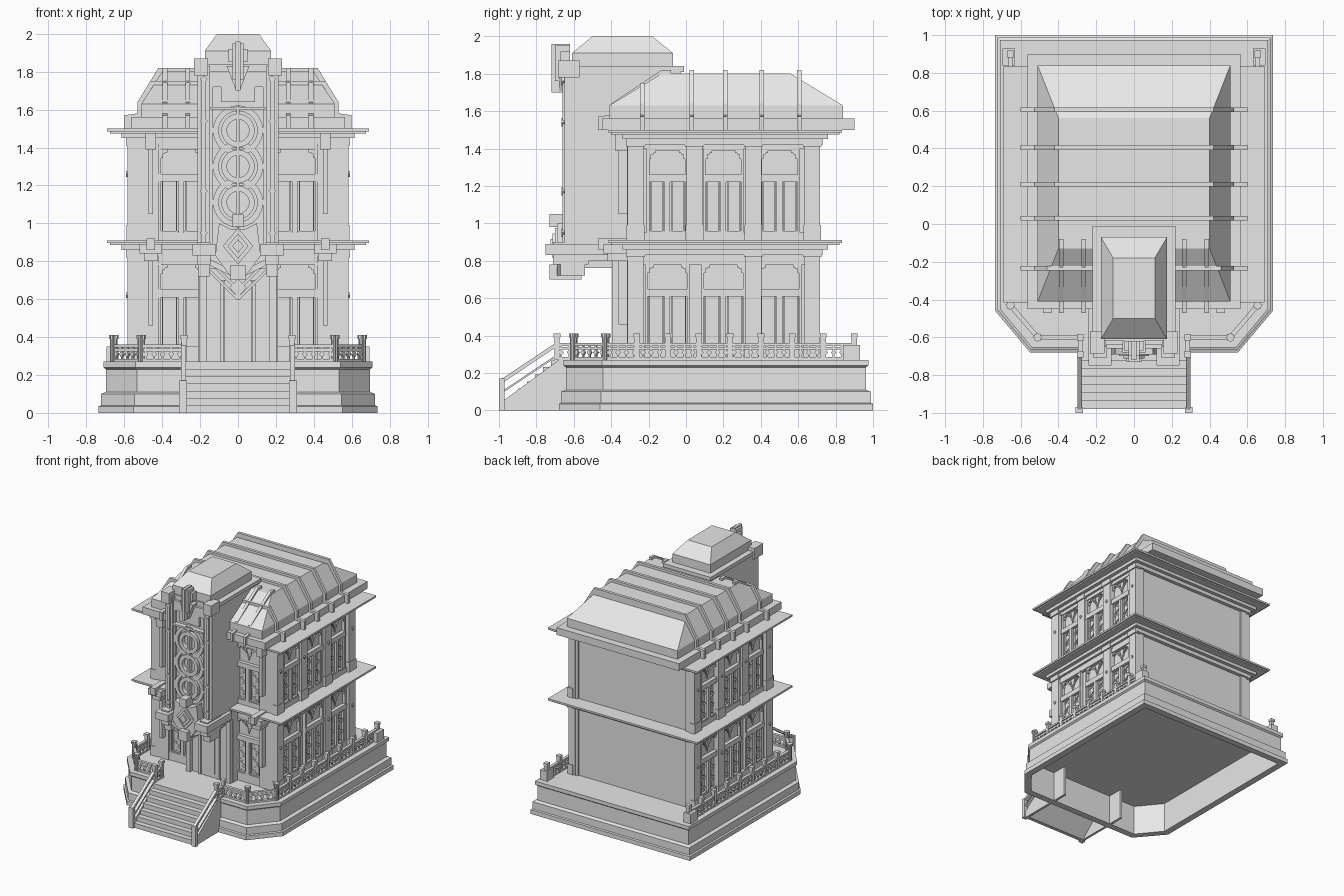
import bpy, bmesh, math
from mathutils import Vector

cube = bpy.data.objects.get("Cube")
if cube:
    bpy.data.objects.remove(cube, do_unlink=True)
GREY = (0.8, 0.8, 0.8, 1)
stone = bpy.data.materials.new("pale_stone")
stone.use_nodes = True
stone.diffuse_color = GREY
stone.node_tree.nodes["Principled BSDF"].inputs["Base Color"].default_value = GREY
FLOOR, MIDDLE, TOP = 0.27, 0.91, 1.5
WALL, FRONT, BACK, TOWER = 0.54, -0.28, 0.7, -0.62
SIDES = (1, -1)

def loft(name, rings, closed=False):
    bm = bmesh.new()
    rows = [[bm.verts.new(point) for point in ring] for ring in rings]
    pairs = list(zip(rows, rows[1:]))
    if closed:
        pairs.append((rows[-1], rows[0]))
    else:
        bm.faces.new(rows[0])
        bm.faces.new(rows[-1])
    for low, high in pairs:
        for i in range(len(low)):
            bm.faces.new((low[i - 1], low[i], high[i], high[i - 1]))
    finish(name, bm)

def relief(name, place, shapes):
    """Extrude outlines away from a wall; each shape is (outline, front, back)."""
    bm = bmesh.new()
    for outline, depth, back in shapes:
        near = [bm.verts.new(place(u, depth, z)) for u, z in outline]
        far = [bm.verts.new(place(u, back, z)) for u, z in outline]
        bm.faces.new(near)
        bm.faces.new(far)
        for i in range(len(near)):
            bm.faces.new((near[i - 1], near[i], far[i], far[i - 1]))
    finish(name, bm)

def finish(name, bm):
    bmesh.ops.recalc_face_normals(bm, faces=bm.faces)
    mesh = bpy.data.meshes.new(name)
    bm.to_mesh(mesh)
    bm.free()
    mesh.materials.append(stone)
    bpy.context.collection.objects.link(bpy.data.objects.new(name, mesh))

# Wall planes that reliefs are placed on
def facing_front(y):
    return lambda u, depth, z: Vector((u, y - depth, z))

def facing_side(side, x=0):
    return lambda u, depth, z: Vector((side * (x + depth), u, z))

def along(start, end):
    run = (end - start).normalized()
    return lambda u, depth, z: Vector((*(start + run * u + run.orthogonal() * depth), z))

# Relief shapes
def beam(left, right, bottom, top, depth, back=0):
    return [(left, bottom), (right, bottom), (right, top), (left, top)], depth, back

def post(u, width, bottom, top, depth, back=0):
    return beam(u - width / 2, u + width / 2, bottom, top, depth, back)

def diamond(u, z, wide, tall, depth, back=0):
    return [(u - wide, z), (u, z - tall), (u + wide, z), (u, z + tall)], depth, back

def strip(start, end, width, depth, back=0):
    a, b = Vector(start), Vector(end)
    edge = (b - a).orthogonal().normalized() * width / 2
    return [a + edge, b + edge, b - edge, a - edge], depth, back

def mirrored(points):
    return points + [(-u, v) for u, v in reversed(points)]

def plan(half, front, back, z):
    return [(-half, front, z), (half, front, z), (half, back, z), (-half, back, z)]

def block(name, half, front, back, bottom, top, inset_x=0, inset_y=0):
    loft(name, [plan(half, front, back, bottom),
                plan(half - inset_x, front + inset_y, back - inset_y, top)])

def terrace(inset, z):
    cut = inset * 0.42
    right = [(0.735 - inset, 1 - inset), (0.735 - inset, cut - 0.46), (0.55 - cut, inset - 0.68)]
    return [(x, y, z) for x, y in mirrored(right)]

# Hollow stepped terrace
rings = [terrace(0.055, FLOOR - 0.02), terrace(0.055, 0)]
for inset, bottom, top in ((0, 0, 0.035), (0.012, 0.04, 0.1), (0.038, 0.11, 0.23), (0.025, 0.24, FLOOR)):
    rings += [terrace(inset, bottom), terrace(inset, top)]
loft("terrace_base", rings)

# Front stairs, open underneath, with sloping handrails
STEPS, FOOT, HEAD = 7, -0.98, -0.68
treads = [(FOOT, 0)]
for i in range(STEPS):
    treads += [(FOOT + (HEAD - FOOT) * j / STEPS, FLOOR * (i + 1) / STEPS) for j in (i, i + 1)]
treads += [(-0.6, FLOOR), (-0.6, FLOOR - 0.02), (HEAD, FLOOR - 0.02), (FOOT + 0.03, 0)]
relief("stairs", facing_side(1), [(treads, -0.28, 0.28)])
for side in SIDES:
    parts = [([(FOOT, 0), (FOOT, 0.05), (HEAD, FLOOR), (-0.5, FLOOR), (-0.5, 0)], 0.275, 0.295),
             beam(-1, FOOT + 0.01, 0, 0.17, 0.27, 0.31)]
    for lift, width in ((0.16, 0.02), (0.1, 0.01)):
        parts.append(strip((FOOT, lift), (HEAD, lift + 0.2), width, 0.275, 0.3))
    relief("stair_side", facing_side(side), parts)

# Terrace balustrade with posts, balusters and diamond ornaments
path = [(0.285, -0.69), (0.285, -0.6), (0.51, -0.6), (0.655, -0.43), (0.655, 0.9)]
for side in SIDES:
    for start, end in zip(path, path[1:]):
        length = math.dist(start, end)
        parts = [beam(0, length, FLOOR + rise, FLOOR + rise + 0.015, half, -half)
                 for rise, half in ((0, 0.012), (0.055, 0.006), (0.075, 0.012))]
        spans, count = max(1, round(length / 0.17)), max(2, round(length / 0.045))
        for i in range(spans + 1):
            u = length * i / spans
            parts += [post(u, 0.028, FLOOR, 0.4, 0.014, -0.014), post(u, 0.036, 0.39, 0.41, 0.018, -0.018)]
        for i in range(count):
            u = length * (i + 0.5) / count
            parts += [post(u, 0.01, FLOOR, 0.35, 0.005, -0.005),
                      diamond(u, 0.31, 0.015, 0.018, 0.007, -0.007)]
        mirror = Vector((side, 1))
        relief("balustrade", along(mirror * Vector(start), mirror * Vector(end)), parts)
    relief("rear_pedestal", facing_side(side), [post(0.885, 0.09, FLOOR, 0.35, 0.63, 0.695)])

block("building_core", WALL, FRONT, BACK, FLOOR - 0.01, TOP)

def bay(centre, width, sill):
    """Paired tall lights with diagonal tracery below a stepped transom."""
    half = width / 2
    head, spring, crown = sill + 0.27, sill + 0.31, sill + 0.44
    parts = [post(centre, 0.03, sill, head, 0.028), post(centre, width, head, spring, 0.03),
             post(centre, width, sill - 0.01, sill + 0.01, 0.02), post(centre, width, crown, crown + 0.01, 0.028)]
    for side in SIDES:
        inner, outer, jamb = centre + side * 0.024, centre + side * (half - 0.022), centre + side * half
        parts.append(beam(jamb, jamb - side * 0.015, sill, crown, 0.025))
        parts += [post(u, 0.006, sill, head, 0.016) for u in (inner, outer)]
        rise = (head - sill) / 6
        for i in range(6):
            ends = (inner, outer) if i % 2 else (outer, inner)
            z = sill + rise * i
            parts.append(strip((ends[0], z), (ends[1], z + rise), 0.006, 0.007))
            parts.append(strip((ends[1], z + rise / 2), ((inner + outer) / 2, z + rise), 0.005, 0.006))
        for reach in (1, 2, 3):
            parts.append(beam(jamb, jamb - side * (0.012 + 0.012 * reach), crown - 0.045 / reach, crown, 0.02))
            parts.append(strip((centre, spring + 0.02 * reach), (centre + side * half * 0.25 * reach, crown), 0.004, 0.007))
    return parts

# Walls
LOWER, UPPER = 0.34, 0.95
bands = [(FLOOR, LOWER), (0.78, 0.86), (MIDDLE, UPPER), (1.4, TOP)]
for side in SIDES:
    parts = [beam(FRONT, BACK, low, high, 0.026) for low, high in bands]
    for i in range(3):
        centre = 0.3 * i - 0.1
        parts += bay(centre, 0.24, LOWER) + bay(centre, 0.22, UPPER)
    relief("side_windows", facing_side(side, WALL), parts)
    # Side piers; the second stands on the upper storey only
    parts = []
    for i in range(4):
        u = 0.315 * i - 0.27
        for foot, top in ((FLOOR, MIDDLE), (MIDDLE, TOP)):
            if i == 1 and foot == FLOOR:
                continue
            parts += [post(u, 0.085, foot, top, 0.042, -0.02), post(u, 0.095, foot, foot + 0.08, 0.047),
                      post(u, 0.1, top - 0.09, top - 0.05, 0.052), diamond(u, foot + 0.35, 0.012, 0.015, 0.05)]
    relief("side_piers", facing_side(side, WALL), parts)
    # Front windows and corner piers
    parts = [beam(side * 0.19, side * WALL, low, high, 0.026) for low, high in bands]
    parts += bay(side * 0.3, 0.24, LOWER) + bay(side * 0.3, 0.24, UPPER)
    parts += [post(side * 0.46, 0.08, FLOOR, TOP, 0.035), post(side * WALL, 0.085, FLOOR, TOP, 0.03, -0.05)]
    relief("front_windows", facing_front(FRONT), parts)
    # Hanging pendants and cornice brackets
    u = side * 0.46
    parts = [post(u, 0.12, 0.84, 0.89, 0.16), post(u, 0.07, 0.8, 0.87, 0.14), post(u, 0.045, 0.86, 0.92, 0.19)]
    for z in (MIDDLE, TOP):
        parts += [post(u, 0.025, z - 0.45, z, 0.08), post(u, 0.055, z - 0.11, z - 0.02, 0.1)]
    relief("front_pendants", facing_front(FRONT), parts)
relief("rear_piers", facing_front(BACK), [post(side * WALL, 0.085, FLOOR, TOP, -0.015, 0.05) for side in SIDES])

# Layered cornices over both storeys
for name, top in (("middle_cornice", MIDDLE), ("upper_cornice", TOP)):
    rings = []
    for reach, low, high in ((0.01, -0.08, -0.05), (0.04, -0.05, -0.025), (0.1, -0.025, -0.015), (0.115, -0.015, 0)):
        rings += [plan(0.575 + reach, -0.3 - reach, 0.72 + reach, top + z) for z in (low, high)]
    loft(name, rings)

# Mansard roof with ribs
SHOULDER, RIDGE, HIP = 1.63, 1.8, 0.62
block("roof_eave", 0.565, -0.45, 0.9, TOP, TOP + 0.06)
block("roof_drum", 0.51, -0.41, 0.84, TOP, SHOULDER)
block("mansard_roof", 0.51, -0.41, 0.84, SHOULDER, RIDGE, inset_x=0.11, inset_y=0.28)

def rib(edge, run, climb=1):
    return [(edge, TOP), (edge, TOP + 0.07), (edge - 0.07, TOP + 0.08), (edge - 0.07, SHOULDER + 0.01),
            (edge - 0.07 - run * climb, SHOULDER + 0.01 + (RIDGE + 0.01 - SHOULDER) * climb)]

parts = [(mirrored(rib(0.6, 0.11)), -y - 0.012, 0.012 - y) for y in (0.03, 0.21, 0.405, 0.605)]
parts.append((mirrored(rib(0.6, 0.11, HIP)), 0.223, 0.247))
relief("roof_ribs", facing_front(0), parts)
slope = [(-y, z) for y, z in rib(0.47, 0.27)] + [(-0.08, RIDGE + 0.02), (-0.08, TOP)]
for side in SIDES:
    relief("front_ribs", facing_side(side), [(slope, x - 0.012, x + 0.012) for x in (0.265, 0.385)])

# Entrance beneath the tower
parts = [post(0, 0.42, FLOOR, 0.85, 0, -0.1), post(0, 0.15, FLOOR, 0.7, 0.012), post(0, 0.1, 0.3, 0.6, 0.018),
         diamond(0, 0.66, 0.045, 0.05, 0.03)]
for side in SIDES:
    parts += [post(side * 0.185, 0.04, FLOOR, 0.8, 0.03), post(side * 0.085, 0.016, FLOOR, 0.7, 0.02)]
    parts += [strip((0, z), (side * 0.15, z + 0.15), 0.015, 0.028) for z in (0.6, 0.65)]
relief("entrance", facing_front(-0.365), parts)

# Projecting tower and its faceted cap
CROWN = 1.83
block("tower_body", 0.15, TOWER, -0.04, 0.76, CROWN)
block("tower_ledge", 0.22, TOWER, -0.01, CROWN - 0.02, CROWN + 0.01)
block("cap_drum", 0.175, -0.61, -0.07, CROWN, 1.91)
block("tower_cap", 0.175, -0.61, -0.07, 1.91, 2, inset_x=0.065, inset_y=0.11)
for side in SIDES:
    u = side * 0.18
    parts = [post(u, 0.066, 0.8, CROWN, 0.03, -0.59), post(u, 0.024, 0.85, 1.75, 0.04),
             post(side * 0.14, 0.016, 0.85, 1.75, 0.02), post(side * 0.195, 0.075, 1.78, 1.87, 0.065, -0.05),
             post(u, 0.12, 0.83, 0.89, 0.13, -0.2), post(u, 0.07, 0.78, 0.9, 0.09, -0.1),
             post(u, 0.06, 0.72, 0.79, 0.05, -0.08)]
    parts += [diamond(u, z, 0.02, 0.022, 0.045) for z in (0.95, 1.17, 1.54, 1.76)]
    relief("tower_pilaster", facing_front(TOWER), parts)

def circle(radius, y, z, sides=32):
    turns = [math.tau * i / sides for i in range(sides)]
    return [(radius * math.cos(a), y, z + radius * math.sin(a)) for a in turns]

# Column of double rings
for z in (1.11, 1.3, 1.49):
    for radius, depth in ((0.132, 0.025), (0.088, 0.035)):
        near, inner = TOWER - depth, radius - 0.03
        loft("ornament_ring", [circle(inner, TOWER, z), circle(inner, near, z),
                               circle(radius, near, z), circle(radius, TOWER, z)], closed=True)

# Crest, shield and brackets on the tower front
parts = [(mirrored([(0.04, 0.72), (0.12, 0.83), (0.1, 1), (0.04, 0.97)]), 0.07, 0),
         (mirrored([(0.01, 1.7), (0.06, CROWN)]), 0.06, 0),
         post(0, 0.016, 1, 1.62, 0.04), post(0, 0.29, 1.6, 1.615, 0.04),
         post(0, 0.18, 1.64, 1.72, 0.02), post(0, 0.3, 1.72, 1.8, 0.02), post(0, 0.1, 1.85, 1.92, 0.05),
         post(0, 0.06, 1.76, 1.95, 0.08), post(0, 0.024, 1.7, 1.96, 0.1),
         post(0, 0.06, 0.98, 1.05, 0.11), post(0, 0.08, 0.7, 0.78, 0.11, -0.06)]
parts += [diamond(0, 0.88, size, size * 1.2, 0.12 - size / 2) for size in (0.08, 0.055, 0.03)]
parts += [strip((side * 0.16, 0.8), (0, 0.72), 0.03, 0.05, -0.03) for side in SIDES]
relief("tower_crest", facing_front(TOWER), parts)
